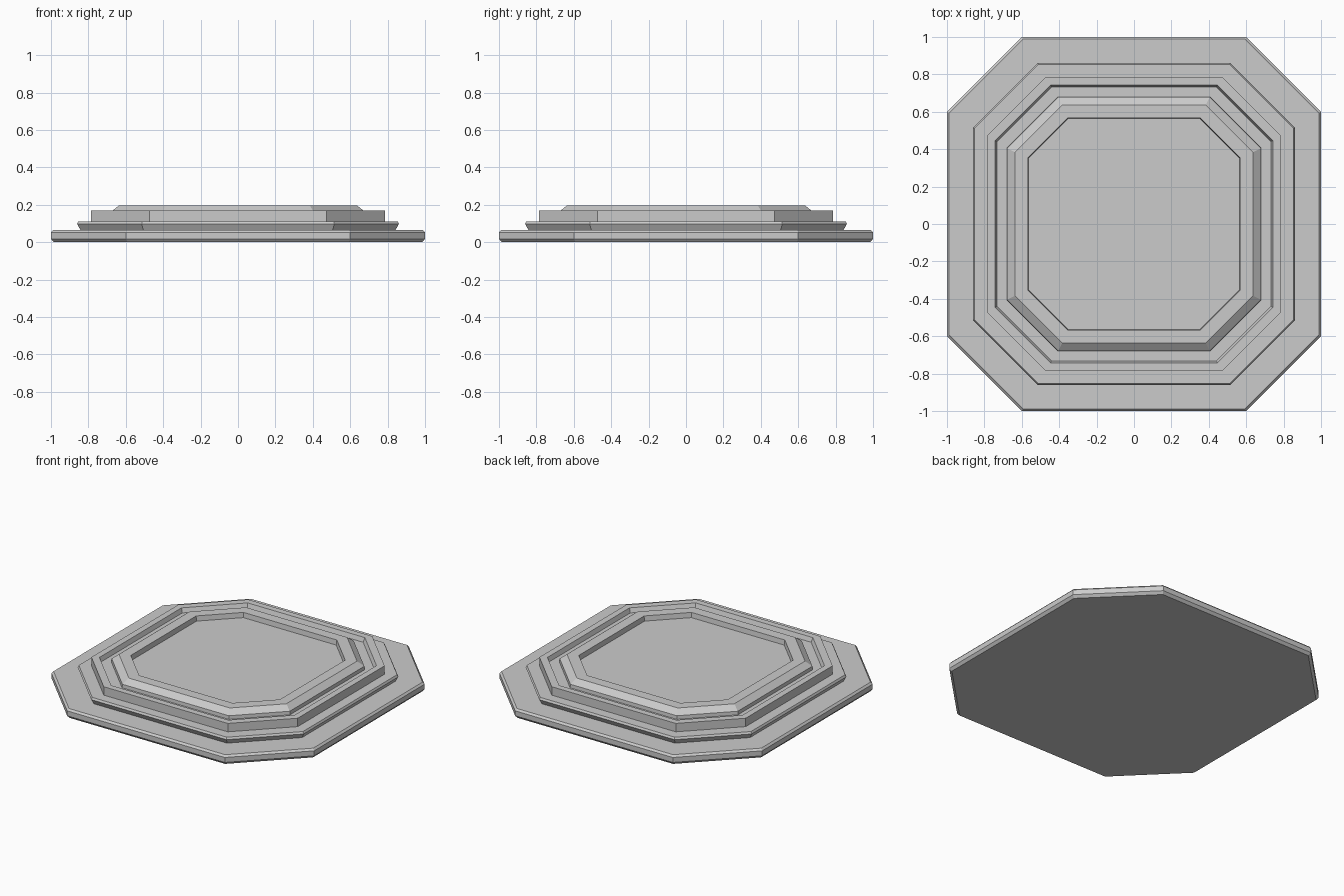
import bpy, bmesh

if "Cube" in bpy.data.objects:
    bpy.data.objects.remove(bpy.data.objects["Cube"])


def octagon(a, k):
    # square of half-width a with corners cut at k
    return [(a, -k), (a, k), (k, a), (-k, a), (-a, k), (-a, -k), (-k, -a), (k, -a)]


def stepped_solid(name, profile):
    # loft octagon rings (half-width, corner, z) and cap both ends
    bm = bmesh.new()
    rings = [[bm.verts.new((x, y, z)) for x, y in octagon(a, k)] for a, k, z in profile]
    for lo, hi in zip(rings, rings[1:]):
        for i in range(8):
            j = (i + 1) % 8
            bm.faces.new((lo[i], lo[j], hi[j], hi[i]))
    bm.faces.new(rings[0][::-1])
    bm.faces.new(rings[-1])
    bmesh.ops.recalc_face_normals(bm, faces=bm.faces)
    mesh = bpy.data.meshes.new(name)
    bm.to_mesh(mesh)
    bm.free()
    obj = bpy.data.objects.new(name, mesh)
    bpy.context.collection.objects.link(obj)
    return obj


stepped_solid("octagonal_platform", [
    # base slab with chamfered edges
    (0.985, 0.592, 0.0), (1.0, 0.6, 0.018), (1.0, 0.6, 0.052), (0.988, 0.594, 0.065),
    # second step, undercut
    (0.842, 0.506, 0.065), (0.86, 0.515, 0.098), (0.853, 0.512, 0.112),
    # third step with upright sides
    (0.785, 0.472, 0.112), (0.785, 0.472, 0.17),
    # groove inside the third step
    (0.742, 0.446, 0.17), (0.732, 0.44, 0.14), (0.68, 0.406, 0.14),
    # sloped rim
    (0.678, 0.405, 0.164), (0.637, 0.384, 0.196),
    # sunken top panel
    (0.567, 0.355, 0.196), (0.563, 0.353, 0.162),
])
